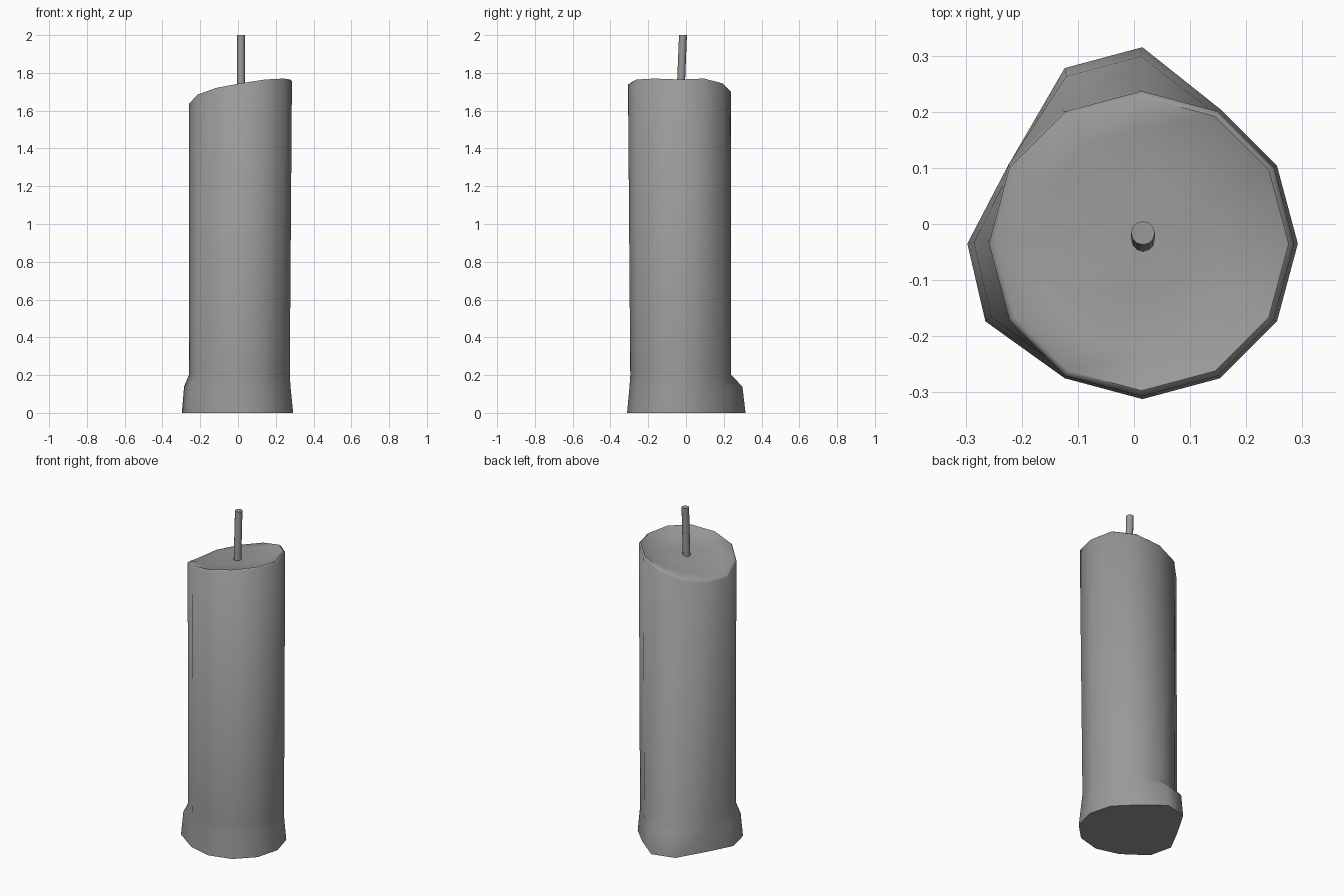
import bpy, bmesh, math
from mathutils import Vector

if "Cube" in bpy.data.objects:
    bpy.data.objects.remove(bpy.data.objects["Cube"])

N = 12


def material(name, rgb):
    m = bpy.data.materials.new(name)
    m.diffuse_color = (*rgb, 1)
    m.use_nodes = True
    m.node_tree.nodes["Principled BSDF"].inputs["Base Color"].default_value = m.diffuse_color
    return m


def finish(bm, name, mat, angle):
    bmesh.ops.recalc_face_normals(bm, faces=bm.faces)
    me = bpy.data.meshes.new(name)
    bm.to_mesh(me)
    bm.free()
    ob = bpy.data.objects.new(name, me)
    bpy.context.collection.objects.link(ob)
    me.materials.append(mat)
    bpy.ops.object.select_all(action='DESELECT')
    ob.select_set(True)
    bpy.context.view_layer.objects.active = ob
    bpy.ops.object.shade_smooth_by_angle(angle=math.radians(angle))
    return ob


def ring(bm, cx, cy, r, heights, spread=0.0):
    """One loop of the body; spread pushes out the melted foot at back and left."""
    out = []
    for k in range(N):
        a = 2 * math.pi * k / N
        dx, dy = foot.get(k, (0, 0))
        out.append(bm.verts.new((cx + r * math.cos(a) + dx * spread,
                                 cy + r * math.sin(a) + dy * spread, heights[k])))
    return out


def bridge(bm, a, b):
    n = len(a)
    for k in range(n):
        bm.faces.new((a[k], a[(k + 1) % n], b[(k + 1) % n], b[k]))


grey = material("wax grey", (0.32, 0.32, 0.32))

# Wax body: flared foot, straight sides, slanted rim and shallow dished top
foot = {3: (0, 0.073), 4: (0, 0.073), 6: (-0.035, 0), 7: (-0.04, 0)}
rim = [1.765, 1.77, 1.745, 1.71, 1.675, 1.655, 1.645, 1.685, 1.72, 1.745, 1.765, 1.77]
bm = bmesh.new()
loops = [
    ring(bm, 0.015, -0.035, 0.277, [0] * N, 1.0),
    ring(bm, 0.012, -0.033, 0.266, [0.14] * N, 0.9),
    ring(bm, 0.007, -0.028, 0.267, [0.2] * N),
    ring(bm, 0.0135, -0.035, 0.272, [z - 0.008 for z in rim]),
    ring(bm, 0.0135, -0.035, 0.262, rim),
    ring(bm, 0.015, -0.03, 0.2, [1.70 + (z - 1.71) * 0.5 for z in rim]),
    ring(bm, 0.016, -0.028, 0.1, [1.702 + (z - 1.71) * 0.2 for z in rim]),
]
for a, b in zip(loops, loops[1:]):
    bridge(bm, a, b)
bm.faces.new(loops[0][::-1])
mid = bm.verts.new((0.017, -0.028, 1.705))
for k in range(N):
    bm.faces.new((loops[-1][k], loops[-1][(k + 1) % N], mid))
finish(bm, "candle_body", grey, 55)

# Wick: thin, slightly leaning rod
bm = bmesh.new()
low, high = [[bm.verts.new(Vector((0.016, y, z)) + Vector((math.cos(t), math.sin(t), 0)) * 0.021)
              for t in [2 * math.pi * k / N for k in range(N)]]
             for y, z in ((-0.029, 1.68), (-0.016, 2.0))]
bridge(bm, low, high)
bm.faces.new(low[::-1])
bm.faces.new(high)
finish(bm, "wick", grey, 40)
